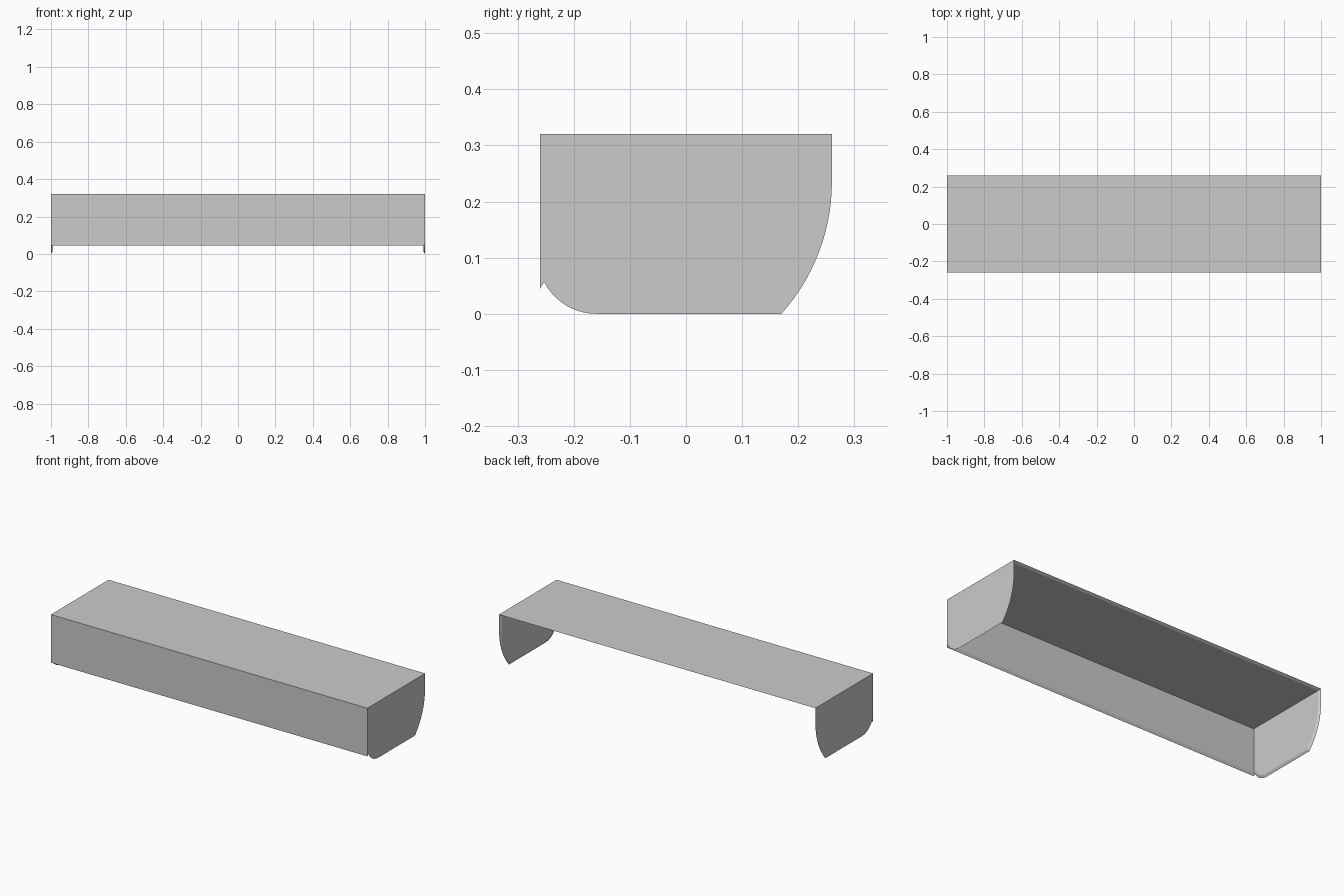
import bpy, bmesh
from math import sin, cos, atan
from mathutils import Vector

if "Cube" in bpy.data.objects:
    bpy.data.objects.remove(bpy.data.objects["Cube"], do_unlink=True)

HALF_X, HALF_Y, TOP = 1.0, 0.26, 0.32
WALL, INSET = 0.008, 0.014      # wall thickness and slant of the open rim

grey = bpy.data.materials.new("plain_grey")
grey.use_nodes = True
grey.diffuse_color = (0.6, 0.6, 0.6, 1)
grey.node_tree.nodes["Principled BSDF"].inputs["Base Color"].default_value = (0.6, 0.6, 0.6, 1)


def arc_angles(run, rise, steps):
    """Radius and angles of an arc that starts tangent to one axis."""
    total = 2 * atan(run / rise)
    return rise / sin(total), [total * i / steps for i in range(steps + 1)]


# Side outline (y, z): top edge, curved back, flat foot, curved front, notch
outline = [Vector((-HALF_Y, TOP)), Vector((HALF_Y, TOP))]
r, angles = arc_angles(0.09, 0.235, 14)
outline += [Vector((HALF_Y - r + r * cos(a), 0.235 - r * sin(a))) for a in angles]
r, angles = arc_angles(0.057, 0.093, 10)
outline += [Vector((-0.16 - r * sin(a), r - r * cos(a))) for a in angles]
outline.append(Vector((-HALF_Y, 0.045)))

# Inner outline, drawn in from the open edges
inner = [Vector((-HALF_Y + WALL, TOP - WALL)), Vector((HALF_Y - INSET, TOP - WALL))]
for before, here, after in zip(outline[1:], outline[2:], outline[3:]):
    t = (here - before).normalized() + (after - here).normalized()
    t.normalize()
    inner.append(here + INSET * Vector((t.y, -t.x)))
inner.append(Vector((-HALF_Y + WALL, 0.045 + INSET)))

bm = bmesh.new()
shells = []
for sign in (-1, 1):
    out = [bm.verts.new((sign * HALF_X, p.x, p.y)) for p in outline]
    inn = [bm.verts.new((sign * (HALF_X - WALL), p.x, p.y)) for p in inner]
    shells.append((out, inn))
    # End panel faces and the slanted rim between them
    bm.faces.new(out)
    bm.faces.new(inn)
    for i in range(1, len(out) - 1):
        bm.faces.new((out[i], out[i + 1], inn[i + 1], inn[i]))

# Top and front panels, outside and inside
(out_r, inn_r), (out_l, inn_l) = shells
for a, b in ((out_r, out_l), (inn_r, inn_l)):
    for end in (1, -1):
        bm.faces.new((a[0], a[end], b[end], b[0]))
# Rims along the back of the top and the bottom of the front
for end in (1, -1):
    bm.faces.new((out_r[end], out_l[end], inn_l[end], inn_r[end]))

bmesh.ops.recalc_face_normals(bm, faces=bm.faces)
mesh = bpy.data.meshes.new("open_cover")
bm.to_mesh(mesh)
bm.free()
mesh.materials.append(grey)
cover = bpy.data.objects.new("open_cover", mesh)
bpy.context.collection.objects.link(cover)
